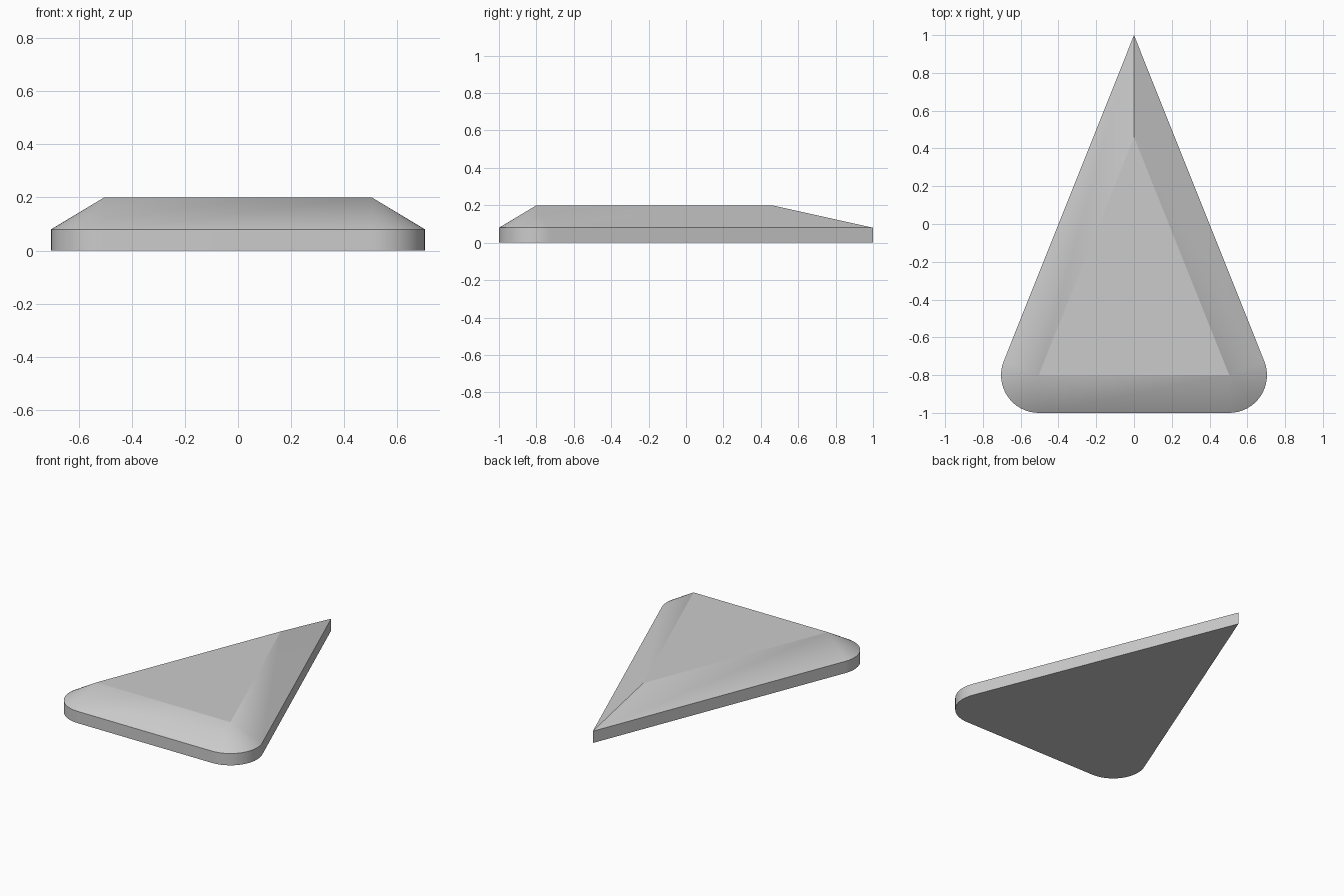
import bpy, bmesh
from math import sin, cos, atan2, pi, radians

old = bpy.data.objects.get("Cube")
if old:
    bpy.data.objects.remove(old, do_unlink=True)

RADIUS, RIM, TOP = 0.2, 0.08, 0.2
CORNER_X, CORNER_Y, RIDGE_Y, TIP_Y = 0.504, -0.8, 0.46, 1.0
STEPS = 16

grey = bpy.data.materials.new("light_grey")
grey.use_nodes = True
colour = (0.6, 0.6, 0.6, 1)
grey.diffuse_color = colour
grey.node_tree.nodes["Principled BSDF"].inputs["Base Color"].default_value = colour

# Outline: pointed back tip and two rounded front corners, counterclockwise
side_angle = atan2(CORNER_X, RIDGE_Y - CORNER_Y)
arc = [-pi / 2 + (side_angle + pi / 2) * i / STEPS for i in range(STEPS + 1)]
right_half = [(CORNER_X + RADIUS * cos(a), CORNER_Y + RADIUS * sin(a)) for a in arc]
left_half = [(-x, y) for x, y in reversed(right_half)]
outline = right_half + [(0, TIP_Y)] + left_half

bm = bmesh.new()
bottom = [bm.verts.new((x, y, 0)) for x, y in outline]
rim = [bm.verts.new((x, y, RIM)) for x, y in outline]

# Raised triangular plateau
plus = bm.verts.new((CORNER_X, CORNER_Y, TOP))
ridge = bm.verts.new((0, RIDGE_Y, TOP))
minus = bm.verts.new((-CORNER_X, CORNER_Y, TOP))
bm.faces.new((plus, ridge, minus))
bm.faces.new(bottom[::-1])
upper = [plus] * (STEPS + 1) + [ridge] + [minus] * (STEPS + 1)

# Upright rim walls and the sloping bevel above them
count = len(outline)
for i in range(count):
    j = (i + 1) % count
    bm.faces.new((bottom[i], bottom[j], rim[j], rim[i]))
    slope = [rim[i], rim[j], upper[j]]
    if upper[i] is not upper[j]:
        slope.append(upper[i])
    bm.faces.new(slope)

bm.normal_update()
mesh = bpy.data.meshes.new("wedge_plate")
bm.to_mesh(mesh)
bm.free()
mesh.materials.append(grey)
plate = bpy.data.objects.new("wedge_plate", mesh)
bpy.context.collection.objects.link(plate)

# Smooth round corners, crisp bevel edges
bpy.ops.object.select_all(action="DESELECT")
plate.select_set(True)
bpy.context.view_layer.objects.active = plate
bpy.ops.object.shade_smooth_by_angle(angle=radians(12))
